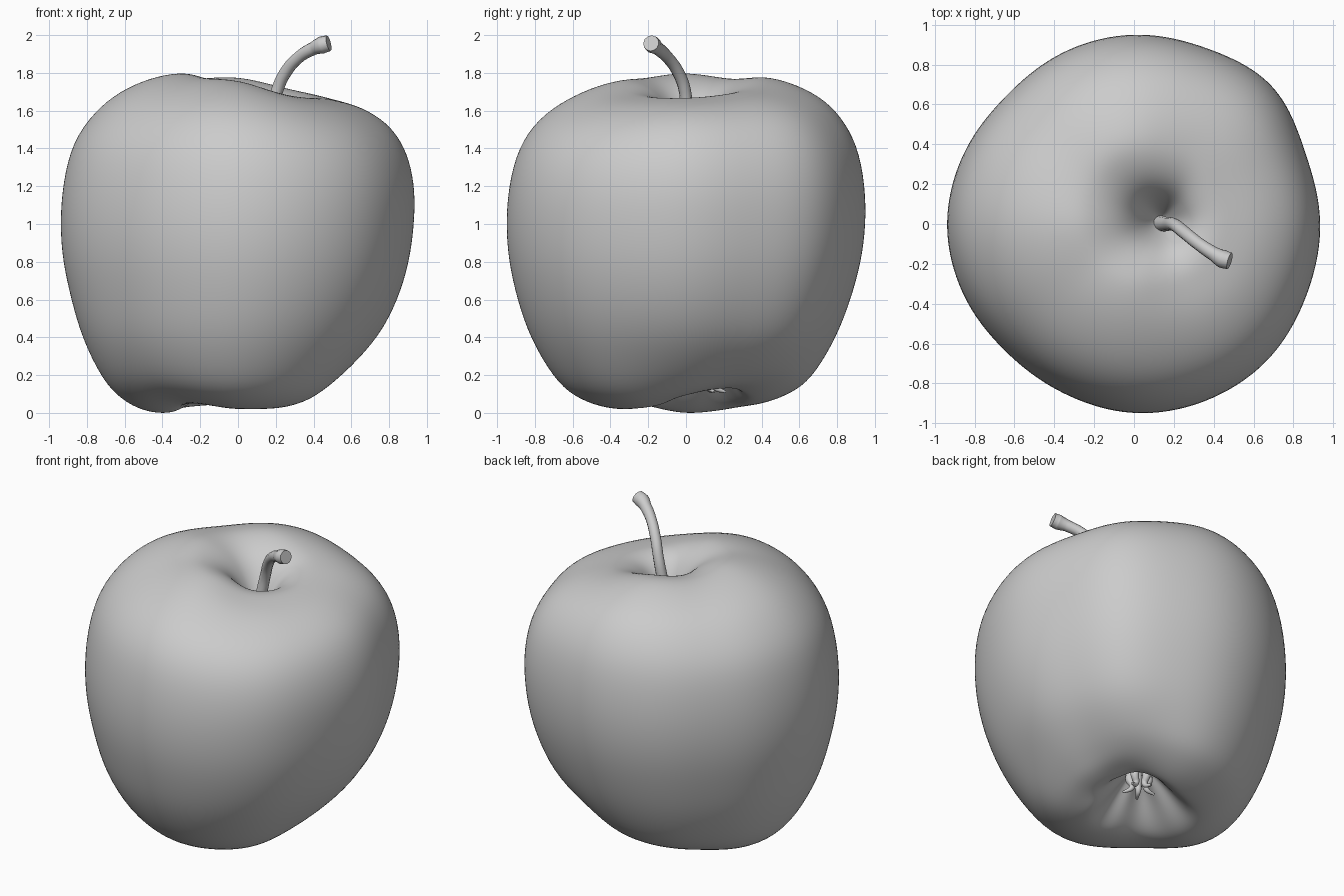
import bpy, bmesh, math
from mathutils import Vector

old = bpy.data.objects.get("Cube")
if old:
    bpy.data.objects.remove(old, do_unlink=True)

grey = bpy.data.materials.new("plain grey")
grey.use_nodes = True
colour = (0.6, 0.6, 0.6, 1)
grey.diffuse_color = colour
grey.node_tree.nodes["Principled BSDF"].inputs["Base Color"].default_value = colour

SEGMENTS = 48


def around(values, angle):
    """Smooth periodic interpolation of values spaced evenly round the axis."""
    n = len(values)
    f = (angle / math.tau * n) % n
    i = int(f)
    t = f - i
    a, b, c, d = (values[(i + k) % n] for k in (-1, 0, 1, 2))
    return b + t * ((c - a) + t * ((2*a - 5*b + 4*c - d) + t * (3*(b - c) + d - a))) / 2


def smoothstep(t):
    t = max(0, min(1, t))
    return t * t * (3 - 2 * t)


def finish(obj):
    obj.data.materials.append(grey)
    for poly in obj.data.polygons:
        poly.use_smooth = True


# Outline rows: height, then radius towards right, back, left, front
rows = [
    (0.04, 0.30, 0.36, 0.39, 0.31),
    (0.055, 0.40, 0.46, 0.50, 0.45),
    (0.11, 0.48, 0.59, 0.61, 0.59),
    (0.20, 0.58, 0.68, 0.71, 0.695),
    (0.40, 0.74, 0.79, 0.82, 0.82),
    (0.60, 0.84, 0.865, 0.875, 0.885),
    (0.80, 0.90, 0.92, 0.92, 0.93),
    (1.00, 0.925, 0.945, 0.935, 0.945),
    (1.20, 0.93, 0.94, 0.92, 0.93),
    (1.40, 0.90, 0.90, 0.87, 0.88),
    (1.55, 0.84, 0.81, 0.75, 0.775),
    (1.65, 0.75, 0.70, 0.62, 0.63),
    (1.72, 0.62, 0.55, 0.46, 0.47),
    (1.75, 0.48, 0.42, 0.30, 0.33),
]
# Uneven girth in sixteen directions, rim heights in eight
girth = (1.012, 1.003, 1.053, 1.018, 1.012, 0.994, 0.972, 0.995,
         1.012, 0.997, 0.972, 0.982, 1.012, 1.025, 1.03, 1.012)
top_rim = (-0.09, -0.05, 0.03, 0.025, 0.055, 0.03, 0.01, -0.075)
low_rim = (0.05, 0.095, 0.02, -0.015, -0.045, 0.005, -0.025, -0.015)
# Hollows: share of rim radius, height
stem_hollow = [(0.78, 1.742), (0.56, 1.708), (0.37, 1.645), (0.2, 1.53), (0.08, 1.42)]
base_hollow = [(0.06, 0.27), (0.2, 0.25), (0.4, 0.19), (0.62, 0.11), (0.82, 0.055)]
top_centre = Vector((0.135, 0.02, 1.4))
base_centre = Vector((0.05, 0.11, 0.27))


def skin_point(row, angle):
    z = row[0]
    r = around(row[1:], angle) * around(girth, angle)
    lift = around(top_rim, angle) * smoothstep((z - 0.95) / 0.75)
    lift += around(low_rim, angle) * smoothstep((0.45 - z) / 0.4)
    return Vector((r * math.cos(angle), r * math.sin(angle), z + lift))


def hollow_ring(row, centre, hollow, rim, flute):
    share, z = hollow
    ring = []
    for a in angles:
        p = centre.lerp(skin_point(row, a), share)
        ripple = flute * math.cos(5 * a) * share * (1 - share)
        p.z = z + around(rim, a) * share + ripple
        ring.append(p)
    return ring


# Fruit body
angles = [math.tau * i / SEGMENTS for i in range(SEGMENTS)]
rings = [hollow_ring(rows[0], base_centre, h, low_rim, 0.06) for h in base_hollow]
rings += [[skin_point(row, a) for a in angles] for row in rows]
rings += [hollow_ring(rows[-1], top_centre, h, top_rim, 0) for h in stem_hollow]

bm = bmesh.new()
loops = [[bm.verts.new(p) for p in ring] for ring in rings]
for low, high in zip(loops, loops[1:]):
    for i in range(SEGMENTS):
        j = (i + 1) % SEGMENTS
        bm.faces.new((low[i], low[j], high[j], high[i]))
for loop, centre in ((loops[0][::-1], base_centre), (loops[-1], top_centre)):
    tip = bm.verts.new(centre)
    for i in range(SEGMENTS):
        bm.faces.new((loop[i], loop[(i + 1) % SEGMENTS], tip))
mesh = bpy.data.meshes.new("fruit_body")
bm.to_mesh(mesh)
bm.free()
body = bpy.data.objects.new("fruit_body", mesh)
bpy.context.collection.objects.link(body)
finish(body)
sub = body.modifiers.new("smooth skin", "SUBSURF")
sub.levels = sub.render_levels = 2


def tube(name, path, thickness):
    """Tapered round rod; path holds x, y, z, radius scale."""
    curve = bpy.data.curves.new(name, "CURVE")
    curve.dimensions = "3D"
    curve.bevel_depth = thickness
    curve.bevel_resolution = 4
    curve.use_fill_caps = True
    spline = curve.splines.new("BEZIER")
    spline.bezier_points.add(len(path) - 1)
    for point, (x, y, z, scale) in zip(spline.bezier_points, path):
        point.co = (x, y, z)
        point.radius = scale
        point.handle_left_type = point.handle_right_type = "AUTO"
    obj = bpy.data.objects.new(name, curve)
    bpy.context.collection.objects.link(obj)
    bpy.ops.object.select_all(action="DESELECT")
    obj.select_set(True)
    bpy.context.view_layer.objects.active = obj
    bpy.ops.object.convert(target="MESH")
    finish(obj)
    bpy.ops.object.shade_smooth_by_angle(angle=math.radians(50))


# Stem with a flared tip
tube("stem", [
    (0.13, 0.0, 1.39, 1.3), (0.17, 0.0, 1.56, 1), (0.205, -0.005, 1.70, 0.95),
    (0.25, -0.04, 1.80, 0.95), (0.325, -0.10, 1.885, 0.95),
    (0.40, -0.15, 1.93, 1.05), (0.445, -0.175, 1.948, 1.35),
    (0.48, -0.185, 1.957, 1.25)], 0.034)

# Dried flower remains in the lower hollow
for i in range(5):
    a = math.tau * i / 5 + 0.4
    dx, dy = math.cos(a), math.sin(a)
    tube("sepal_%d" % (i + 1), [
        (0.05 + s * dx, 0.11 + s * dy, z, k)
        for s, z, k in ((0.03, 0.28, 1), (0.06, 0.2, 1.2), (0.045, 0.14, 0.8), (0.1, 0.11, 0.3))
    ], 0.022)
